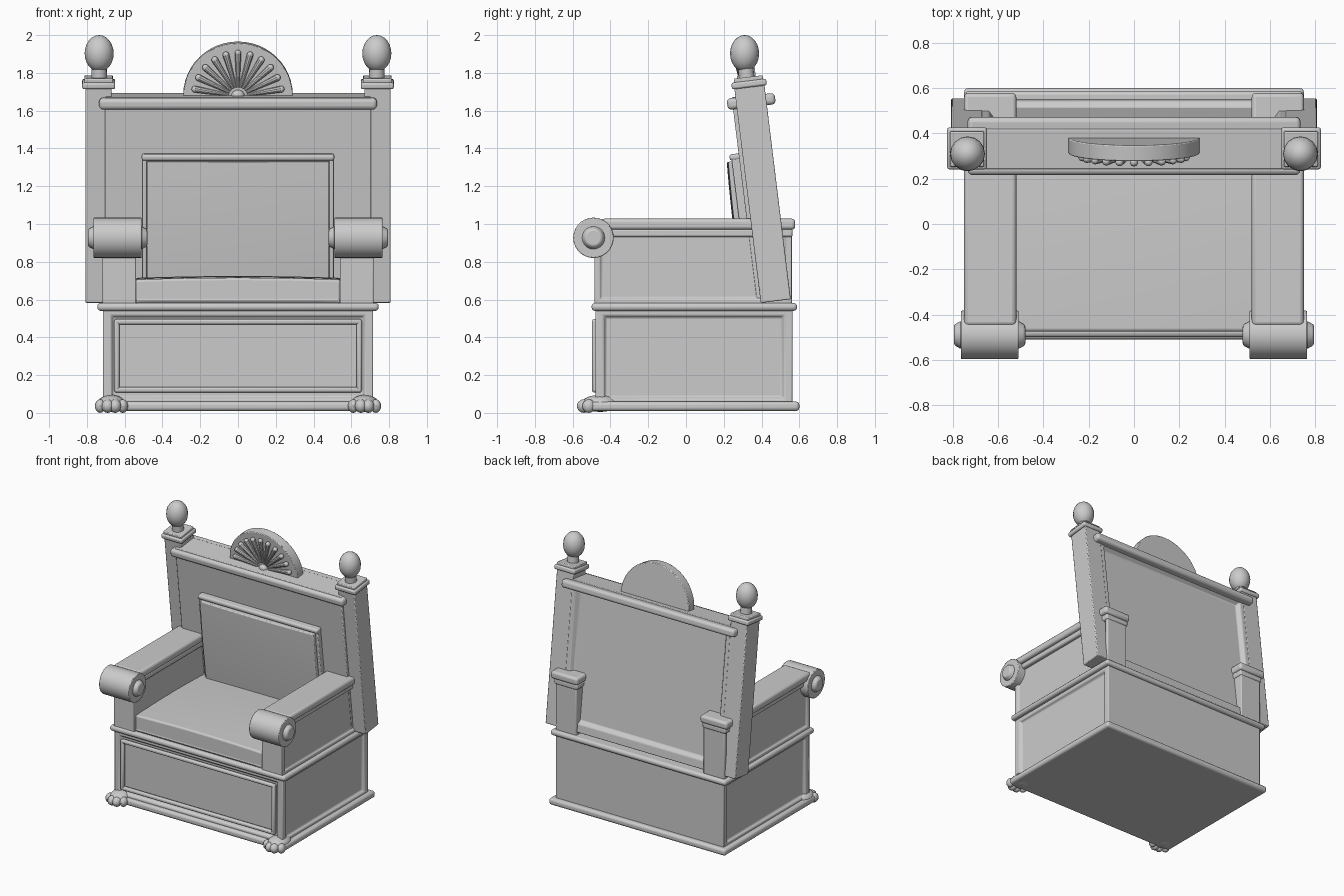
import bpy, bmesh, math
from mathutils import Matrix, Vector

if "Cube" in bpy.data.objects:
    bpy.data.objects.remove(bpy.data.objects["Cube"])

# Leaning frame of the back: origin at the foot of the posts, top tips forward
LEAN = Matrix.Translation((0, 0.475, 0.592)) @ Matrix.Rotation(math.radians(7), 4, 'X')
FLAT = Matrix.Identity(4)


def finish(name, bm, frame=FLAT, bevel=0.0, segs=2):
    bmesh.ops.recalc_face_normals(bm, faces=bm.faces)
    me = bpy.data.meshes.new(name)
    bm.to_mesh(me)
    bm.free()
    me.transform(frame)
    ob = bpy.data.objects.new(name, me)
    bpy.context.collection.objects.link(ob)
    if bevel:
        m = ob.modifiers.new("bevel", 'BEVEL')
        m.width, m.segments, m.limit_method = bevel, segs, 'ANGLE'
        m.angle_limit = math.radians(50)
    bpy.context.view_layer.objects.active = ob
    ob.select_set(True)
    bpy.ops.object.shade_smooth_by_angle(angle=math.radians(35))
    ob.select_set(False)
    return ob


def cube(bm, x, y, z):
    mat = Matrix.Translation((sum(x) / 2, sum(y) / 2, sum(z) / 2)) @ Matrix.Diagonal(
        (x[1] - x[0], y[1] - y[0], z[1] - z[0], 1))
    bmesh.ops.create_cube(bm, size=1, matrix=mat)


def box(name, x, y, z, frame=FLAT, bevel=0.006, segs=2, panels=(), border=0.05, slope=0.02, depth=0.02):
    """Box with optional sunk panels on the faces pointing along the given axes."""
    bm = bmesh.new()
    cube(bm, x, y, z)
    bm.normal_update()
    for d in panels:
        f = max(bm.faces, key=lambda f: f.normal.dot(Vector(d)) * f.calc_area() ** 0.1)
        bmesh.ops.inset_individual(bm, faces=[f], thickness=border)
        bmesh.ops.inset_individual(bm, faces=[f], thickness=slope, depth=-depth)
    return finish(name, bm, frame, bevel, segs)


def cushion(name, size, puff, frame, bevel):
    """Padded block, its upper face swelling toward the middle."""
    bm = bmesh.new()
    bmesh.ops.create_cube(bm, size=1)
    bmesh.ops.subdivide_edges(bm, edges=bm.edges[:], cuts=9, use_grid_fill=True)
    for v in bm.verts:
        a, b = 1 - (2 * v.co.x) ** 2, 1 - (2 * v.co.y) ** 2
        lift = puff * (a * 0.5 + b * 0.5) if v.co.z > 0.49 else 0
        v.co = Vector((v.co.x * size[0], v.co.y * size[1], (v.co.z + 0.5) * size[2] + lift))
    return finish(name, bm, frame, bevel, 3)


def ball(bm, c, r, u=16, v=10):
    bmesh.ops.create_uvsphere(bm, u_segments=u, v_segments=v, radius=1,
                              matrix=Matrix.Translation(c) @ Matrix.Diagonal((*r, 1)))


def rod(bm, p, q, r1, r2, segs=16):
    p, q = Vector(p), Vector(q)
    rot = (q - p).to_track_quat('Z', 'Y').to_matrix().to_4x4()
    bmesh.ops.create_cone(bm, cap_ends=True, segments=segs, radius1=r1, radius2=r2,
                          depth=(q - p).length, matrix=Matrix.Translation((p + q) / 2) @ rot)


# Base
box("base_plinth", (-0.75, 0.75), (-0.51, 0.6), (0.01, 0.06), bevel=0.018, segs=3)
box("base_body", (-0.715, 0.715), (-0.48, 0.563), (0.03, 0.56),
    panels=[(1, 0, 0), (-1, 0, 0), (0, -1, 0)], border=0.06)
box("base_moulding", (-0.745, 0.745), (-0.5, 0.588), (0.54, 0.582), bevel=0.018, segs=3)

# Front panel frame
for i, z in enumerate((0.122, 0.482)):
    box(f"front_frame_rail_{i}", (-0.655, 0.655), (-0.497, -0.465), (z - 0.014, z + 0.014), bevel=0.01)
for i, x in enumerate((-0.642, 0.642)):
    box(f"front_frame_stile_{i}", (x - 0.014, x + 0.014), (-0.497, -0.465), (0.11, 0.494), bevel=0.01)

# Seat
cushion("seat_cushion", (1.085, 0.88, 0.125), 0.02, Matrix.Translation((0, -0.035, 0.58)), 0.025)

# Back: panel, rail, padded rest
box("back_panel", (-0.705, 0.705), (-0.1, 0.078), (0.0, 1.1), LEAN,
    panels=[(0, 1, 0)], border=0.09, slope=0.03, depth=0.03)
box("back_top_rail", (-0.735, 0.735), (-0.128, 0.128), (1.035, 1.095), LEAN, bevel=0.02, segs=3)
box("back_rest_board", (-0.505, 0.505), (-0.125, -0.09), (0.02, 0.785), LEAN)
box("back_rest_moulding", (-0.51, 0.51), (-0.15, -0.09), (0.765, 0.8), LEAN, bevel=0.014, segs=3)
for i, x in enumerate((-0.495, 0.495)):
    box(f"back_rest_side_{i}", (x - 0.012, x + 0.012), (-0.14, -0.09), (0.02, 0.78), LEAN)
cushion("back_cushion", (0.965, 0.67, 0.06), 0.015,
        LEAN @ Matrix.Translation((0, -0.1, 0.427)) @ Matrix.Rotation(math.pi / 2, 4, 'X'), 0.02)

# Crest with fan ribs
bm = bmesh.new()
arc = [(0.29 * math.cos(math.pi * i / 24), 1.095 + 0.285 * math.sin(math.pi * i / 24)) for i in range(25)]
face = bm.faces.new([bm.verts.new((x, -0.03, z)) for x, z in arc])
ext = bmesh.ops.extrude_face_region(bm, geom=[face])
bmesh.ops.translate(bm, vec=(0, 0.07, 0), verts=[g for g in ext["geom"] if isinstance(g, bmesh.types.BMVert)])
finish("crest", bm, LEAN, 0.005)
bm = bmesh.new()
for k in range(11):
    a = math.radians(10 + 16 * k)
    d = Vector((math.cos(a), 0, math.sin(a)))
    p, q = d * 0.05 + Vector((0, -0.032, 1.095)), d * 0.232 + Vector((0, -0.042, 1.095))
    rod(bm, p, q, 0.008, 0.018, 10)
    ball(bm, q, (0.018, 0.018, 0.018), 10, 6)
ball(bm, (0, -0.03, 1.1), (0.035, 0.03, 0.03), 12, 8)
finish("crest_fan", bm, LEAN)

for s, side in ((1, "right"), (-1, "left")):
    def xs(a, b):
        return tuple(sorted((s * a, s * b)))

    # Back post, cap and finial
    box(f"{side}_post", xs(0.67, 0.808), (-0.08, 0.08), (0, 1.15), LEAN)
    box(f"{side}_post_cap", xs(0.65, 0.825), (-0.093, 0.093), (1.14, 1.175), LEAN, bevel=0.01)
    box(f"{side}_post_cap_top", xs(0.662, 0.813), (-0.078, 0.078), (1.17, 1.195), LEAN, bevel=0.006)
    bm = bmesh.new()
    rod(bm, (s * 0.735, 0.322, 1.77), (s * 0.735, 0.314, 1.84), 0.042, 0.04)
    ball(bm, (s * 0.735, 0.31, 1.903), (0.077, 0.077, 0.097), 16, 12)
    finish(f"{side}_finial", bm)

    # Arm: panelled side, mouldings, front scroll with buttons
    box(f"{side}_arm_body", xs(0.54, 0.718), (-0.485, 0.56), (0.57, 0.98),
        panels=[(s, 0, 0)], border=0.04, slope=0.015, depth=0.015)
    box(f"{side}_arm_bead", xs(0.53, 0.73), (-0.45, 0.565), (0.93, 0.975), bevel=0.012)
    box(f"{side}_arm_top", xs(0.52, 0.75), (-0.45, 0.578), (0.97, 1.028), bevel=0.018, segs=3)
    bm = bmesh.new()
    rod(bm, (s * 0.51, -0.49, 0.927), (s * 0.765, -0.49, 0.927), 0.107, 0.107, 28)
    finish(f"{side}_arm_scroll", bm, bevel=0.005)
    bm = bmesh.new()
    rod(bm, (s * 0.76, -0.49, 0.927), (s * 0.795, -0.49, 0.927), 0.064, 0.045, 20)
    rod(bm, (s * 0.515, -0.49, 0.927), (s * 0.48, -0.49, 0.927), 0.064, 0.045, 20)
    finish(f"{side}_scroll_buttons", bm, bevel=0.008)

    # Paw foot
    bm = bmesh.new()
    ball(bm, (s * 0.67, -0.455, 0.05), (0.075, 0.1, 0.045))
    for k, (y, r) in enumerate(((-0.515, 0.028), (-0.54, 0.032), (-0.54, 0.032), (-0.515, 0.028))):
        ball(bm, (s * 0.67 + (k - 1.5) * 0.04, y, 0.036), (r, r + 0.006, 0.036), 12, 8)
    finish(f"{side}_paw_foot", bm)
